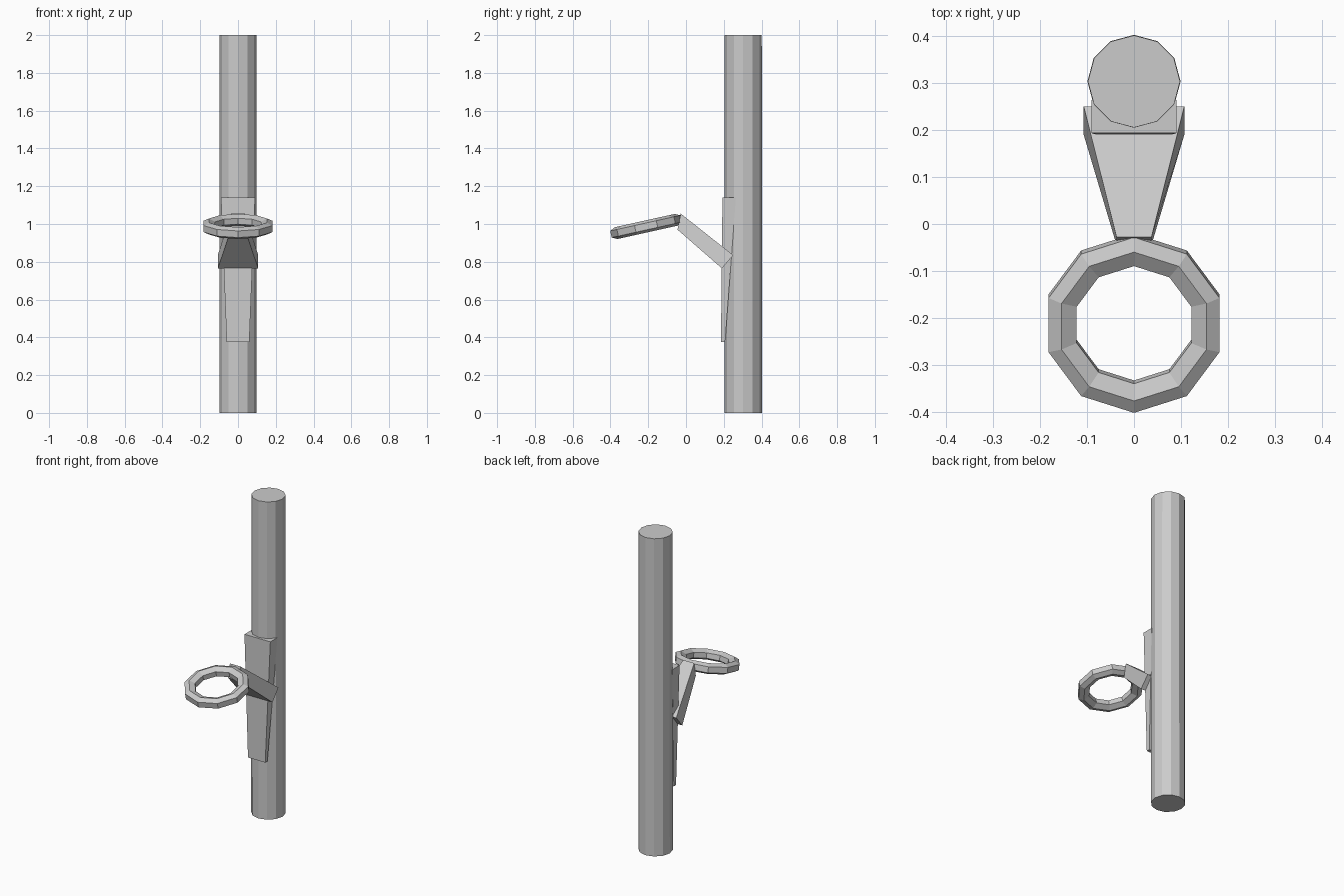
import bpy, bmesh
from math import sin, cos, pi, radians
from mathutils import Matrix

if "Cube" in bpy.data.objects:
    bpy.data.objects.remove(bpy.data.objects["Cube"])


def make_object(name, bm):
    bmesh.ops.recalc_face_normals(bm, faces=bm.faces)
    mesh = bpy.data.meshes.new(name)
    bm.to_mesh(mesh)
    bm.free()
    obj = bpy.data.objects.new(name, mesh)
    bpy.context.collection.objects.link(obj)
    return obj


def tapered_block(name, profile):
    """Side profile of (half_width, y, z) points, mirrored to both sides in x."""
    bm = bmesh.new()
    left = [bm.verts.new((-w, y, z)) for w, y, z in profile]
    right = [bm.verts.new((w, y, z)) for w, y, z in profile]
    bm.faces.new(left)
    bm.faces.new(right[::-1])
    n = len(profile)
    for i in range(n):
        j = (i + 1) % n
        bm.faces.new((left[i], right[i], right[j], left[j]))
    return make_object(name, bm)


def ring(name, section, sides):
    """Sweep a (radius, height) section around z."""
    bm = bmesh.new()
    loops = []
    for i in range(sides):
        a = 2 * pi * i / sides
        loops.append([bm.verts.new((r * sin(a), r * cos(a), h)) for r, h in section])
    n = len(section)
    for i in range(sides):
        a, b = loops[i], loops[(i + 1) % sides]
        for k in range(n):
            m = (k + 1) % n
            bm.faces.new((a[k], b[k], b[m], a[m]))
    return make_object(name, bm)


# Upright pole, 12 sided
bm = bmesh.new()
bmesh.ops.create_cone(bm, cap_ends=True, segments=12, radius1=0.099, radius2=0.098,
                      depth=2, matrix=Matrix.Translation((0, 0.303, 1)))
make_object("pole", bm)

# Tapered mounting plate let into the front of the pole
tapered_block("mounting_plate", [(0.09, 0.193, 1.14), (0.09, 0.264, 1.14),
                                 (0.06, 0.207, 0.375), (0.06, 0.185, 0.375)])

# Slanted arm narrowing towards the ring
tapered_block("support_arm", [(0.107, 0.25, 0.835), (0.107, 0.19, 0.765),
                              (0.037, -0.045, 0.97), (0.037, -0.028, 1.055)])

# Tilted ten-sided ring with a six-sided section
hoop = ring("hoop", [(0.191, 0.018), (0.162, 0.032), (0.128, 0.016),
                     (0.128, -0.016), (0.162, -0.032), (0.191, -0.018)], 10)
hoop.location = (0, -0.211, 0.987)
hoop.rotation_euler = (radians(12.5), 0, 0)
